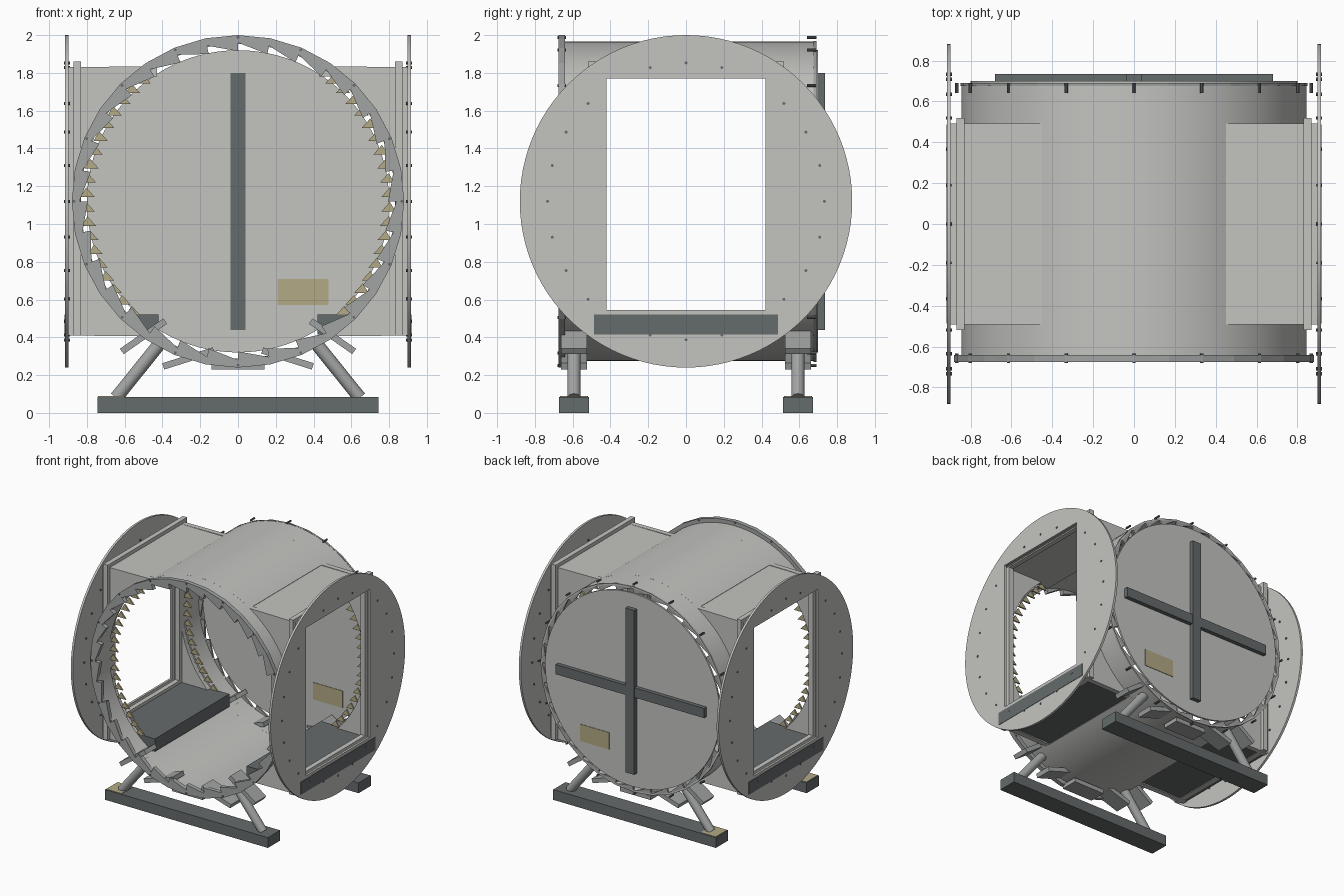
import bpy, bmesh, math
from mathutils import Matrix, Vector

cube = bpy.data.objects.get("Cube")
if cube:
    bpy.data.objects.remove(cube, do_unlink=True)

ZC = 1.12      # height of the chamber axis
R = 0.845      # chamber outer radius


def material(name, rgb):
    m = bpy.data.materials.new(name)
    m.use_nodes = True
    m.diffuse_color = (*rgb, 1)
    m.node_tree.nodes["Principled BSDF"].inputs["Base Color"].default_value = (*rgb, 1)
    return m


LIGHT = material("light grey", (0.55, 0.55, 0.53))
STEEL = material("steel grey", (0.36, 0.37, 0.37))
DARK = material("dark grey", (0.13, 0.145, 0.15))
TAN = material("tan", (0.45, 0.40, 0.24))


def finish(name, bm, mat, smooth=False):
    bmesh.ops.recalc_face_normals(bm, faces=bm.faces)
    me = bpy.data.meshes.new(name)
    bm.to_mesh(me)
    bm.free()
    me.materials.append(mat)
    ob = bpy.data.objects.new(name, me)
    bpy.context.collection.objects.link(ob)
    if smooth:
        bpy.ops.object.select_all(action='DESELECT')
        ob.select_set(True)
        bpy.context.view_layer.objects.active = ob
        bpy.ops.object.shade_smooth_by_angle(angle=math.radians(30))
    return ob


def polar(r, a):
    return (r * math.cos(a), ZC + r * math.sin(a))


def add_prism(bm, loops, axis, lo, hi):
    """Extrude flat loops (outer first, then holes) along x or y."""
    def place(p, t):
        return (t, p[0], p[1]) if axis == 'x' else (p[0], t, p[1])
    edges = []
    for pts in loops:
        vs = [bm.verts.new(place(p, lo)) for p in pts]
        if len(loops) == 1:
            faces = [bm.faces.new(vs)]
        else:
            edges += [bm.edges.new((vs[i - 1], vs[i])) for i in range(len(vs))]
    if len(loops) > 1:
        res = bmesh.ops.triangle_fill(bm, edges=edges, use_beauty=True)
        faces = [f for f in res["geom"] if isinstance(f, bmesh.types.BMFace)]
    ext = bmesh.ops.extrude_face_region(bm, geom=faces, use_keep_orig=True)
    move = Vector((hi - lo, 0, 0) if axis == 'x' else (0, hi - lo, 0))
    bmesh.ops.translate(bm, vec=move,
                        verts=[v for v in ext["geom"] if isinstance(v, bmesh.types.BMVert)])


def prism(name, loops, axis, lo, hi, mat, smooth=False):
    bm = bmesh.new()
    add_prism(bm, loops, axis, lo, hi)
    return finish(name, bm, mat, smooth)


def rect(u0, u1, v0, v1):
    return [(u0, v0), (u1, v0), (u1, v1), (u0, v1)]


def box(name, x0, x1, y0, y1, z0, z1, mat):
    return prism(name, [rect(x0, x1, z0, z1)], 'y', y0, y1, mat)


def add_rod(bm, p, q, r, sides):
    p, q = Vector(p), Vector(q)
    d = q - p
    mat = Matrix.Translation((p + q) / 2) @ d.to_track_quat('Z', 'Y').to_matrix().to_4x4()
    bmesh.ops.create_cone(bm, cap_ends=True, segments=sides, radius1=r, radius2=r,
                          depth=d.length, matrix=mat)


def shell(name, a0, a1, y0, y1, n):
    """Curved plate of the chamber wall between two angles."""
    bm = bmesh.new()
    rows = []
    for i in range(n + 1):
        a = a0 + (a1 - a0) * i / n
        rows.append([bm.verts.new((x, y, z)) for r, y in
                     ((R, y0), (R, y1), (R - 0.012, y1), (R - 0.012, y0))
                     for x, z in [polar(r, a)]])
    for s, t in zip(rows, rows[1:]):
        for k in range(4):
            bm.faces.new((s[k - 1], s[k], t[k], t[k - 1]))
    bm.faces.new(rows[0])
    bm.faces.new(rows[-1])
    bmesh.ops.remove_doubles(bm, verts=bm.verts, dist=0.0001)
    return finish(name, bm, LIGHT, True)


# Chamber wall: two full bands and the roof and floor between the ducts
cut = math.acos(0.45 / R)
shell("chamber_front_band", 0, math.tau, -0.66, -0.49, 96)
shell("chamber_rear_band", 0, math.tau, 0.49, 0.69, 96)
shell("chamber_roof", cut, math.pi - cut, -0.49, 0.49, 32)
shell("chamber_floor", math.pi + cut, math.tau - cut, -0.49, 0.49, 32)


# Toothed end rings
def tooth_ring(name, r_out, y0, y1):
    bm = bmesh.new()
    step = math.tau / 32
    for i in range(32):
        a = -i * step
        b = a - step
        add_prism(bm, [[polar(r_out, a), polar(r_out, b), polar(0.795, b),
                        polar(0.84, a)]], 'y', y0, y1)
    finish(name, bm, STEEL)


tooth_ring("front_toothed_ring", 0.88, -0.675, -0.64)
tooth_ring("rear_toothed_ring", 0.85, 0.675, 0.69)

# Ring bolts
bm = bmesh.new()
for i in range(16):
    x, z = polar(0.868, i * math.tau / 16)
    add_rod(bm, (x, -0.68, z), (x, -0.635, z), 0.008, 8)
    add_rod(bm, (x, 0.64, z), (x, 0.69, z), 0.008, 8)
finish("ring_bolts", bm, DARK)

# Rear door with its cross brace and plates
circle = [polar(0.80, i * math.tau / 96) for i in range(96)]
prism("rear_door", [circle], 'y', 0.685, 0.70, LIGHT, True)
box("door_upright_brace", -0.04, 0.04, 0.68, 0.735, 0.44, 1.80, DARK)
box("door_cross_brace", -0.68, 0.68, 0.70, 0.733, 1.08, 1.16, DARK)
for name, y in (("inner", 0.681), ("outer", 0.70)):
    box(name + "_door_plate", 0.21, 0.48, y, y + 0.004, 0.57, 0.71, TAN)

# Side ducts
window = rect(-0.42, 0.42, 0.545, 1.77)
disc = [polar(0.88, i * math.tau / 96) for i in range(96)]
for side, s in (("left", 1), ("right", -1)):
    def span(a, b):
        return sorted((s * a, s * b))

    # Round flange and rectangular frame
    prism(side + "_flange", [disc, window], 'x', *span(0.897, 0.915), LIGHT, True)
    prism(side + "_duct_frame", [rect(-0.52, 0.52, 0.41, 1.86), window], 'x',
          *span(0.83, 0.87), LIGHT)

    # Duct roof and floor
    box(side + "_duct_roof", *span(0.43, 0.898), -0.49, 0.49, 1.78, 1.83, LIGHT)
    box(side + "_duct_floor", *span(0.42, 0.918), -0.487, 0.487, 0.415, 0.52, DARK)

    # Duct walls meeting the curved chamber, with a toothed inner edge
    arc = [polar(R, cut * (1 - i / 12)) for i in range(25)]
    wall = [(s * x, z) for x, z in arc + [(0.898, 0.41), (0.898, 1.83)]]
    bm = bmesh.new()
    for end in (-1, 1):
        y0, y1 = sorted((end * 0.45, end * 0.492))
        prism(side + ("_rear" if end > 0 else "_front") + "_duct_wall",
              [wall], 'y', y0, y1, LIGHT)
        for i in range(20):
            a = math.radians(-50 + 100 * i / 19)
            x, z = polar(R - 0.01, a)
            tip = x - 0.075
            add_prism(bm, [[(s * x, z - 0.015), (s * tip, z - 0.015),
                            (s * (x - 0.03), z + 0.035)]],
                      'y', end * 0.48 - 0.006, end * 0.48 + 0.006)
    finish(side + "_edge_teeth", bm, TAN)

    # Flange bolts
    bm = bmesh.new()
    for i in range(24):
        y, z = polar(0.733, i * math.tau / 24)
        if not (abs(y) < 0.42 and 0.545 < z < 1.77):
            add_rod(bm, (s * 0.89, y, z), (s * 0.92, y, z), 0.008, 8)
    finish(side + "_flange_bolts", bm, DARK)

# Stand: ground beams, slanted legs and saddle pads
for end, y in (("front", -0.593), ("rear", 0.593)):
    box(end + "_ground_beam", -0.745, 0.745, y - 0.08, y + 0.08, 0, 0.085, DARK)
    box(end + "_beam_plate", -0.74, -0.60, y - 0.075, y + 0.075, 0.085, 0.089, TAN)
    bm = bmesh.new()
    for s in (-1, 1):
        add_rod(bm, (s * 0.645, y, 0.08), (s * 0.40, y, 0.385), 0.035, 20)
    finish(end + "_legs", bm, STEEL, True)
    bm = bmesh.new()
    for deg in (-35, -17.5, 0, 17.5, 35):
        t = math.radians(deg)
        m = (Matrix.Translation((0.872 * math.sin(t), y, ZC - 0.872 * math.cos(t)))
             @ Matrix.Rotation(t, 4, 'Y') @ Matrix.Diagonal((0.28, 0.14, 0.035, 1)))
        bmesh.ops.create_cube(bm, size=1, matrix=m)
    finish(end + "_saddle_pads", bm, STEEL)
